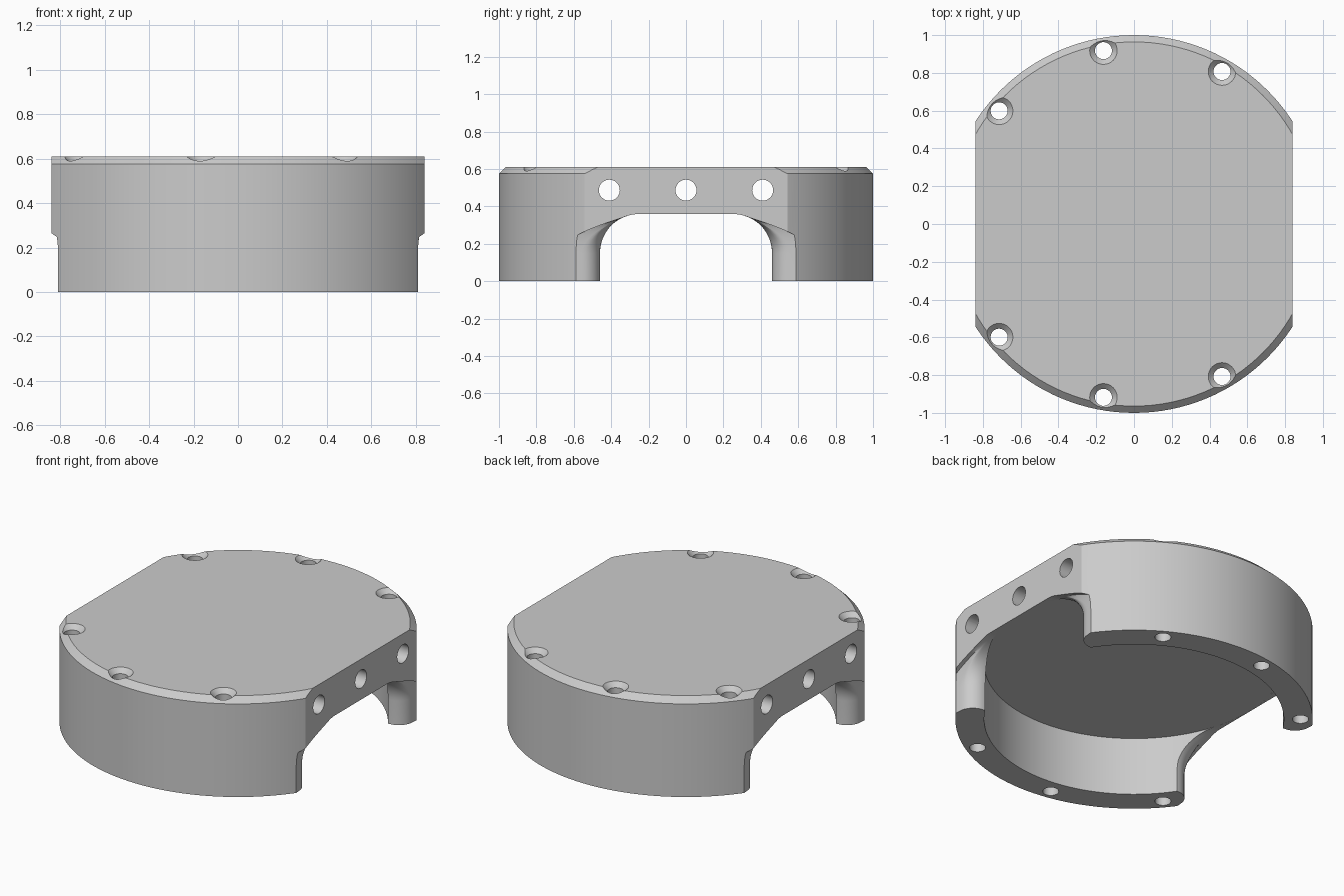
import bpy, bmesh, math
from mathutils import Matrix, Vector

if "Cube" in bpy.data.objects:
    bpy.data.objects.remove(bpy.data.objects["Cube"])

HEIGHT, FLAT_X, CEILING = 0.61, 0.84, 0.36

grey = bpy.data.materials.new("plain_grey")
grey.use_nodes = True
colour = (0.6, 0.6, 0.6, 1)
grey.diffuse_color = colour
grey.node_tree.nodes["Principled BSDF"].inputs["Base Color"].default_value = colour


def skin(rings, name):
    """Closed solid through a list of equally long rings of points."""
    bm = bmesh.new()
    loops = [[bm.verts.new(p) for p in ring] for ring in rings]
    n = len(loops[0])
    for a, b in zip(loops, loops[1:]):
        for i in range(n):
            j = (i + 1) % n
            bm.faces.new((a[i], a[j], b[j], b[i]))
    bm.faces.new(loops[0])
    bm.faces.new(loops[-1])
    bmesh.ops.recalc_face_normals(bm, faces=bm.faces)
    mesh = bpy.data.meshes.new(name)
    bm.to_mesh(mesh)
    bm.free()
    obj = bpy.data.objects.new(name, mesh)
    bpy.context.collection.objects.link(obj)
    return obj


def lathe(profile, segments, name, matrix=Matrix()):
    """Solid of revolution about z from (radius, height) pairs."""
    turns = [math.tau * i / segments for i in range(segments)]
    return skin([[matrix @ Vector((r * math.cos(t), r * math.sin(t), z)) for t in turns]
                 for r, z in profile], name)


def cut(target, cutter):
    """Subtract the cutter and throw it away."""
    mod = target.modifiers.new("cut", "BOOLEAN")
    mod.operation, mod.solver, mod.object = "DIFFERENCE", "EXACT", cutter
    bpy.context.view_layer.objects.active = target
    bpy.ops.object.modifier_apply(modifier=mod.name)
    bpy.data.objects.remove(cutter)


# Round chamfered body with two flat sides
body = lathe([(1, 0), (1, 0.575), (0.964, HEIGHT)], 128, "cover_body")
bm = bmesh.new()
bm.from_mesh(body.data)
for side in (-1, 1):
    bmesh.ops.bisect_plane(bm, geom=bm.verts[:] + bm.edges[:] + bm.faces[:],
                           plane_co=(side * FLAT_X, 0, 0), plane_no=(side, 0, 0), clear_outer=True)
    bmesh.ops.holes_fill(bm, edges=[e for e in bm.edges if e.is_boundary], sides=0)
bmesh.ops.recalc_face_normals(bm, faces=bm.faces)
bm.to_mesh(body.data)
bm.free()

# Round cavity open at the bottom
cut(body, lathe([(0.839, -0.1), (0.839, CEILING)], 128, "cavity_cutter"))


# Arched opening through both flat sides, its legs rounded on the outside
def arch(x, flare):
    radius, top = 0.21, CEILING - 0.0005
    half = [(0.46 + flare, -0.1)]
    for i in range(17):
        t = math.pi / 2 * (1 - i / 16)
        s = min(max((t - 0.35) / 1.22, 0), 1)
        weight = s * s * (3 - 2 * s)
        half.append((0.25 + radius * math.sin(t) + flare * weight,
                     top - radius + radius * math.cos(t)))
    return [(x, y, z) for y, z in half] + [(x, -y, z) for y, z in reversed(half)]


sections = []
for i in range(9):
    a = math.pi / 2 * i / 8
    sections.append((0.709 + 0.098 * math.sin(a), 0.098 * (1 - math.cos(a))))
sections += [(0.815, 0.22), (0.95, 0.22)]
rings = [arch(-x, f) for x, f in reversed(sections)] + [arch(x, f) for x, f in sections]
cut(body, skin(rings, "arch_cutter"))

# Countersunk vertical screw holes
for degrees in (60, 100, 140):
    for side in (-1, 1):
        t = math.radians(degrees * side)
        place = Matrix.Translation((0.932 * math.cos(t), 0.932 * math.sin(t), 0))
        cut(body, lathe([(0.045, -0.1), (0.045, HEIGHT - 0.028), (0.073, HEIGHT), (0.083, HEIGHT + 0.01)],
                        32, "screw_cutter", place))

# Cross holes running from side to side
for y in (-0.41, 0, 0.41):
    place = Matrix.Translation((0, y, 0.487)) @ Matrix.Rotation(math.pi / 2, 4, "Y")
    cut(body, lathe([(0.056, -1), (0.056, 1)], 32, "cross_cutter", place))

# Finish
body.data.materials.clear()
body.data.materials.append(grey)
for face in body.data.polygons:
    face.material_index = 0
bpy.ops.object.select_all(action="DESELECT")
body.select_set(True)
bpy.context.view_layer.objects.active = body
bpy.ops.object.shade_smooth_by_angle(angle=math.radians(25))
